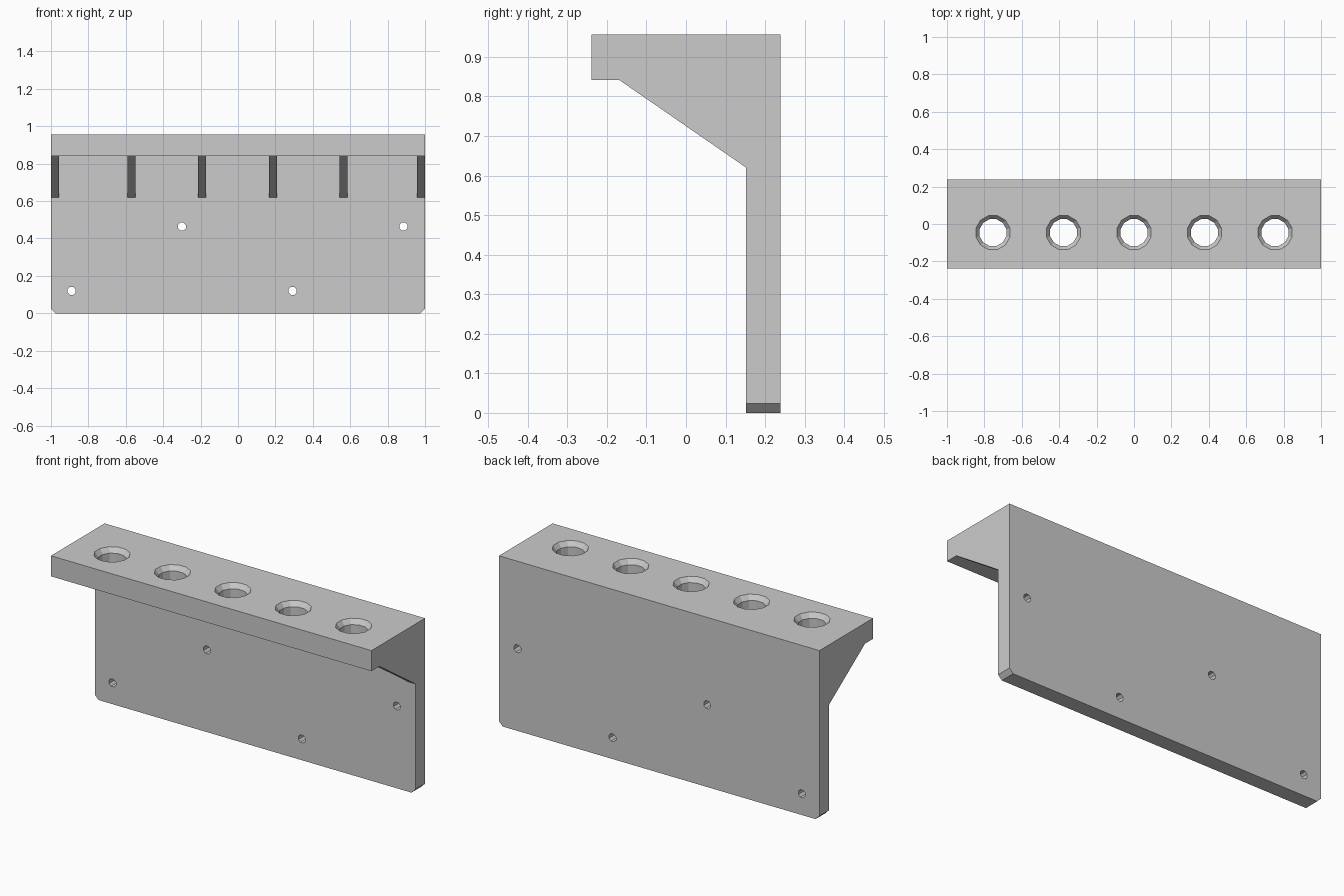
import bpy, bmesh, math
from mathutils import Matrix

if "Cube" in bpy.data.objects:
    bpy.data.objects.remove(bpy.data.objects["Cube"])

TOP, SHELF, DEPTH, WALL = 0.957, 0.841, 0.239, 0.152


def finish(name, bm):
    bmesh.ops.recalc_face_normals(bm, faces=bm.faces)
    mesh = bpy.data.meshes.new(name)
    bm.to_mesh(mesh)
    bm.free()
    obj = bpy.data.objects.new(name, mesh)
    bpy.context.collection.objects.link(obj)
    return obj


def add_prism(bm, profile, x0, x1):
    """Extrude a (y, z) profile along x."""
    face = bm.faces.new([bm.verts.new((x0, y, z)) for y, z in profile])
    ext = bmesh.ops.extrude_face_region(bm, geom=[face])["geom"]
    bmesh.ops.translate(bm, vec=(x1 - x0, 0, 0),
                        verts=[v for v in ext if isinstance(v, bmesh.types.BMVert)])


def add_lathe(bm, rings, sides, matrix):
    """Closed round solid from (radius, height) rings."""
    loops = [[bm.verts.new(matrix @ Matrix.Rotation(2 * math.pi * (i + 0.5) / sides, 4, 'Z')
                           @ Matrix.Translation((r, 0, h)).translation)
              for i in range(sides)] for r, h in rings]
    for a, b in zip(loops, loops[1:]):
        for i in range(sides):
            j = (i + 1) % sides
            bm.faces.new((a[i], a[j], b[j], b[i]))
    bm.faces.new(loops[0][::-1])
    bm.faces.new(loops[-1])


def boolean(target, tool, operation):
    mod = target.modifiers.new(operation.title(), 'BOOLEAN')
    mod.operation, mod.solver, mod.object = operation, 'EXACT', tool
    tool.hide_render = True
    bpy.context.view_layer.objects.active = target
    bpy.ops.object.modifier_apply(modifier=mod.name)
    bpy.data.objects.remove(tool, do_unlink=True)


# L-shaped wall plate and shelf, with clipped lower corners
bm = bmesh.new()
add_prism(bm, [(WALL, 0), (DEPTH, 0), (DEPTH, TOP), (-DEPTH, TOP),
               (-DEPTH, SHELF), (WALL, SHELF)], -1, 1)
corners = [e for e in bm.edges if all(v.co.z < 0.01 for v in e.verts)
           and abs(e.verts[0].co.x - e.verts[1].co.x) < 0.01]
bmesh.ops.bevel(bm, geom=corners, offset=0.024, segments=1, affect='EDGES')
rack = finish("holder_rack", bm)

# Six triangular ribs, sunk a little into the shelf and wall
bm = bmesh.new()
for x in (-1, -0.59, -0.214, 0.166, 0.542, 0.957):
    add_prism(bm, [(-0.168, SHELF), (WALL, 0.62), (WALL + 0.04, 0.62),
                   (WALL + 0.04, SHELF + 0.04), (-0.168, SHELF + 0.04)], x, x + 0.043)
boolean(rack, finish("support_ribs", bm), 'UNION')

# Five countersunk tool holes through the shelf
bm = bmesh.new()
for i in range(-2, 3):
    add_lathe(bm, [(0.074, SHELF - 0.05), (0.074, TOP - 0.027), (0.094, TOP), (0.094, TOP + 0.05)],
              12, Matrix.Translation((i * 0.377, -0.046, 0)))
# Four screw holes through the wall plate
for x, z in ((-0.89, 0.12), (-0.3, 0.464), (0.292, 0.12), (0.885, 0.464)):
    add_lathe(bm, [(0.023, -0.2), (0.023, 0.2)], 8,
              Matrix.Translation((x, 0.195, z)) @ Matrix.Rotation(math.pi / 2, 4, 'X'))
boolean(rack, finish("hole_cutters", bm), 'DIFFERENCE')
